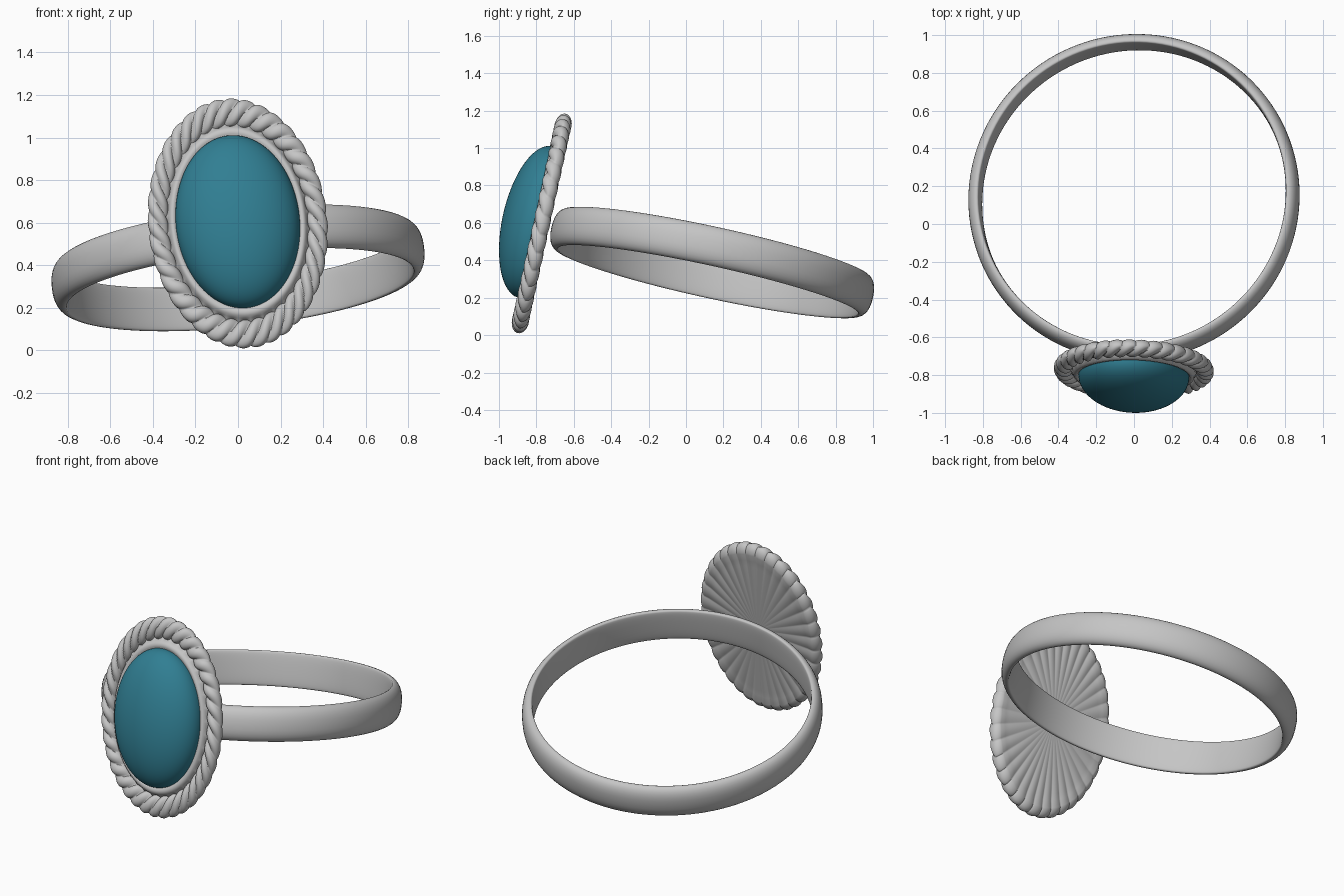
import bpy
import math
from mathutils import Matrix, Vector

cube = bpy.data.objects.get("Cube")
if cube:
    bpy.data.objects.remove(cube, do_unlink=True)


def make_material(name, color, roughness):
    mat = bpy.data.materials.new(name)
    mat.use_nodes = True
    mat.diffuse_color = (*color, 1)
    bsdf = mat.node_tree.nodes["Principled BSDF"]
    bsdf.inputs["Base Color"].default_value = (*color, 1)
    bsdf.inputs["Roughness"].default_value = roughness
    return mat


silver = make_material("silver", (0.56, 0.56, 0.56), 0.4)
teal = make_material("teal stone", (0.03, 0.21, 0.29), 0.3)

# Shared pose: the whole piece leans back and rolls slightly
POSE = (Matrix.Translation((0, 0.14, 0.388))
        @ Matrix.Rotation(math.radians(-12.3), 4, 'X')
        @ Matrix.Rotation(math.radians(-6), 4, 'Y'))
# Setting frame: an oval, made by narrowing a round form
SETTING = POSE @ Matrix.Translation((0, -0.935, 0.01)) @ Matrix.Diagonal((0.7, 1, 1, 1))


def build_surface(name, rows, columns, point, matrix, material, closed_profile=False):
    """Sweep a profile around a full turn; point(i, angle) gives each position."""
    verts = [matrix @ Vector(point(i, math.tau * j / columns))
             for i in range(rows) for j in range(columns)]
    faces = []
    for i in range(rows if closed_profile else rows - 1):
        a, b = i * columns, (i + 1) % rows * columns
        for j in range(columns):
            k = (j + 1) % columns
            faces.append((a + j, a + k, b + k, b + j))
    if not closed_profile:
        faces.append(tuple(reversed(range(columns))))
        faces.append(tuple((rows - 1) * columns + j for j in range(columns)))
    mesh = bpy.data.meshes.new(name)
    mesh.from_pydata(verts, [], faces)
    mesh.materials.append(material)
    obj = bpy.data.objects.new(name, mesh)
    bpy.context.collection.objects.link(obj)
    bpy.ops.object.select_all(action='DESELECT')
    obj.select_set(True)
    bpy.context.view_layer.objects.active = obj
    bpy.ops.object.mode_set(mode='EDIT')
    bpy.ops.mesh.select_all(action='SELECT')
    bpy.ops.mesh.normals_make_consistent(inside=False)
    bpy.ops.object.mode_set(mode='OBJECT')
    bpy.ops.object.shade_smooth_by_angle(angle=math.radians(50))


# Band: domed outside, nearly flat inside
BAND_STEPS = 28


def band_point(i, angle):
    t = math.tau * i / BAND_STEPS
    c, s = math.cos(t), math.sin(t)
    depth = 0.052 * c if c > 0 else -0.014 * abs(c) ** 0.5
    width = 0.105 * math.copysign(abs(s) ** 0.85, s)
    r = 0.828 + depth
    return r * math.cos(angle), r * math.sin(angle), width


build_surface("band", BAND_STEPS, 128, band_point, POSE, silver, closed_profile=True)

# Setting: fluted back plate, twisted rope rim and smooth collar in one sweep
LOBES = 36
ROPE_STEPS = 26
BACK = [0.02, 0.12, 0.22, 0.32, 0.4, 0.46, 0.5]
COLLAR = [(0.462, -0.022), (0.452, -0.036), (0.438, -0.042),
          (0.424, -0.04), (0.412, -0.032), (0.38, -0.025)]


def setting_point(i, angle):
    if i < len(BACK):
        r = BACK[i]
        wave = abs(math.sin(LOBES * angle / 2))
        y = 0.042 - 0.007 * (r / 0.5) ** 2 * (1 - wave)
    elif i < len(BACK) + ROPE_STEPS:
        u = (i - len(BACK)) / (ROPE_STEPS - 1)
        phi = math.radians(-80 + 250 * u)
        twist = 1.3 * math.tau * max(phi, 0) / math.pi
        groove = 1 - abs(math.sin((LOBES * angle - twist) / 2)) ** 0.7
        front = max(0, math.sin(phi))
        size = 1 - groove * (0.17 + 0.3 * front)
        r = 0.534 + 0.068 * size * math.cos(phi)
        y = -0.046 * size * math.sin(phi)
    else:
        r, y = COLLAR[i - len(BACK) - ROPE_STEPS]
    return r * math.cos(angle), y, r * math.sin(angle)


build_surface("rope_setting", len(BACK) + ROPE_STEPS + len(COLLAR), LOBES * 14,
              setting_point, SETTING, silver)

# Stone: oval domed cabochon
DOME_STEPS = 24


def stone_point(i, angle):
    t = math.radians(89) * i / (DOME_STEPS - 1)
    r = 0.416 * math.cos(t)
    return r * math.cos(angle), -0.034 - 0.178 * math.sin(t), r * math.sin(angle)


build_surface("stone", DOME_STEPS, 96, stone_point, SETTING, teal)
